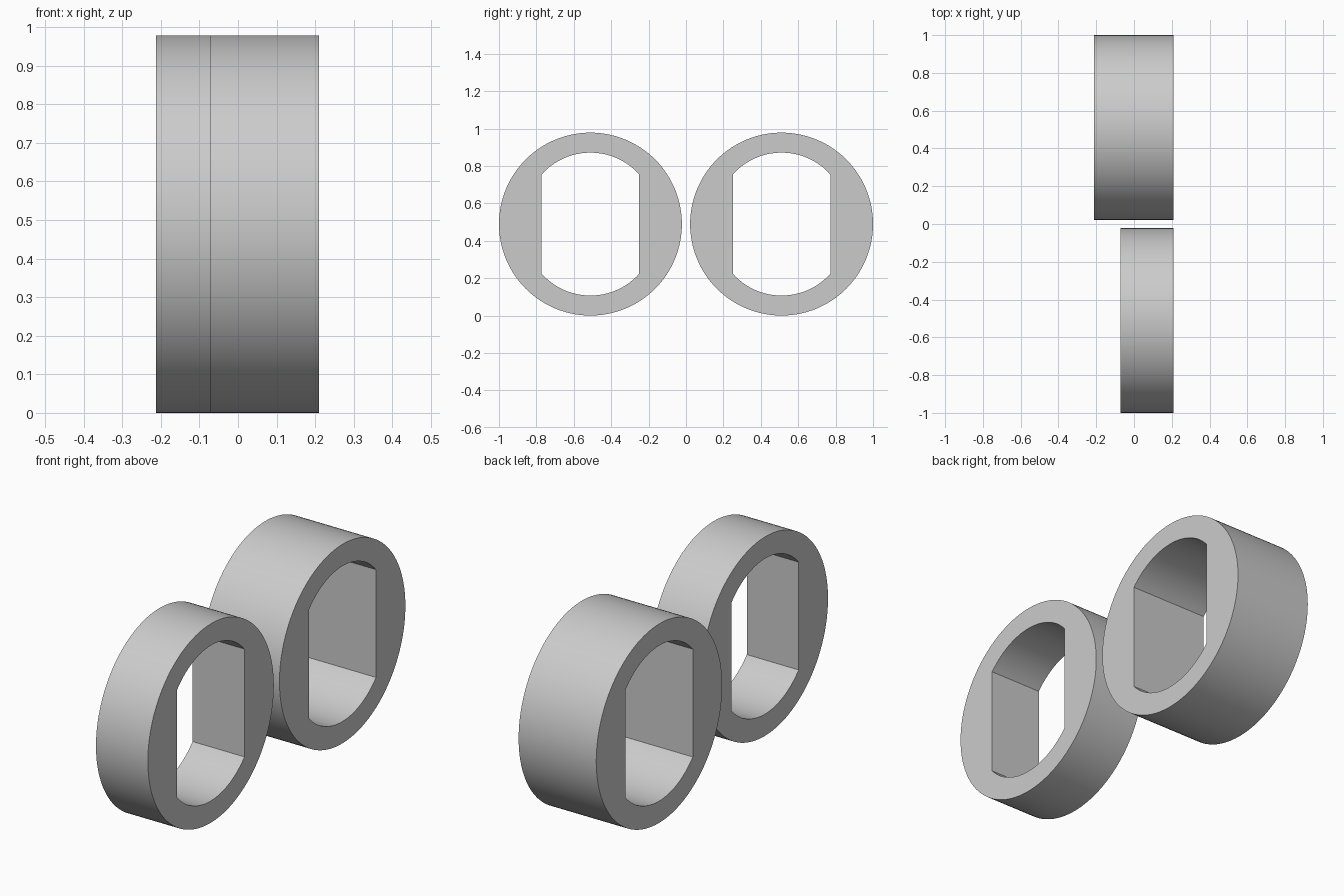
import bpy
import bmesh
import math

default = bpy.data.objects.get("Cube")
if default:
    bpy.data.objects.remove(default)

grey = bpy.data.materials.new("light_grey")
grey.use_nodes = True
colour = (0.6, 0.6, 0.6, 1)
grey.diffuse_color = colour
grey.node_tree.nodes["Principled BSDF"].inputs["Base Color"].default_value = colour

RADIUS = 0.489       # outer rim
HALF_FLAT = 0.261    # hole centre to each flat side
HALF_HOLE = 0.382    # hole centre to top of the arc
CORNER = 0.265       # height where flats meet the arcs
STEPS = 32           # segments per quarter of the rim


def hole_profile():
    """Arcs above and below, joined by straight upright sides."""
    rise = HALF_HOLE - CORNER
    arc_r = (HALF_FLAT ** 2 + rise ** 2) / (2 * rise)
    offset = HALF_HOLE - arc_r
    sweep = math.asin(HALF_FLAT / arc_r)
    arc = []
    for i in range(STEPS + 1):
        a = sweep * (1 - 2 * i / STEPS)
        arc.append((arc_r * math.sin(a), offset + arc_r * math.cos(a)))
    return arc + [(-y, -z) for y, z in arc]


def rim_profile():
    n = STEPS * 4
    return [(RADIUS * math.cos(2 * math.pi * i / n),
             RADIUS * math.sin(2 * math.pi * i / n)) for i in range(n)]


def make_ring(name, y, x0, x1):
    bm = bmesh.new()
    edges = []
    for profile in (rim_profile(), hole_profile()):
        verts = [bm.verts.new((x0, py + y, pz + RADIUS)) for py, pz in profile]
        edges += [bm.edges.new((v, verts[i - 1])) for i, v in enumerate(verts)]
    # Fill the end face between rim and hole, then extrude it to full width
    bmesh.ops.triangle_fill(bm, edges=edges, use_beauty=True)
    out = bmesh.ops.extrude_face_region(bm, geom=bm.faces[:], use_keep_orig=True)
    moved = [g for g in out["geom"] if isinstance(g, bmesh.types.BMVert)]
    bmesh.ops.translate(bm, verts=moved, vec=(x1 - x0, 0, 0))
    bmesh.ops.recalc_face_normals(bm, faces=bm.faces[:])
    mesh = bpy.data.meshes.new(name)
    bm.to_mesh(mesh)
    bm.free()
    mesh.materials.append(grey)
    ring = bpy.data.objects.new(name, mesh)
    bpy.context.collection.objects.link(ring)
    bpy.ops.object.select_all(action="DESELECT")
    ring.select_set(True)
    bpy.context.view_layer.objects.active = ring
    bpy.ops.object.shade_smooth_by_angle(angle=math.radians(25))


# Narrow ring in front, wide ring behind
make_ring("narrow_spacer_ring", -0.511, -0.072, 0.21)
make_ring("wide_spacer_ring", 0.511, -0.212, 0.21)
